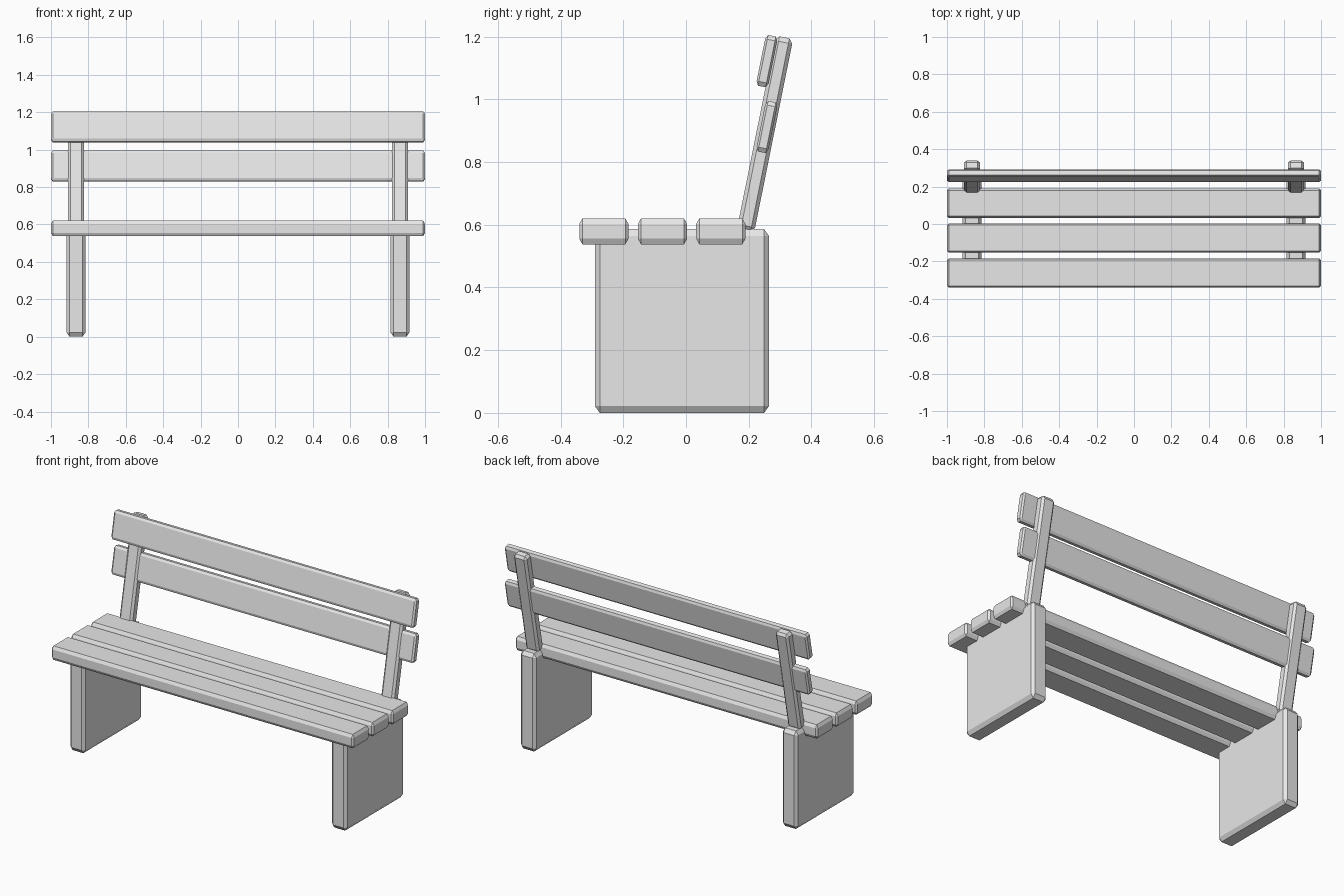
import bpy
import bmesh
from math import radians
from mathutils import Matrix, Vector

cube = bpy.data.objects.get("Cube")
if cube:
    bpy.data.objects.remove(cube, do_unlink=True)

grey = bpy.data.materials.new("light grey")
grey.use_nodes = True
colour = (0.8, 0.8, 0.8, 1)
grey.diffuse_color = colour
grey.node_tree.nodes["Principled BSDF"].inputs["Base Color"].default_value = colour

TILT = radians(-11.4)


def plank(name, centre, size, chamfer, tilt=0.0):
    """Box whose edges are cut by a separate chamfer along each axis."""
    bm = bmesh.new()
    bmesh.ops.create_cube(bm, size=1)
    bmesh.ops.scale(bm, vec=[s / c for s, c in zip(size, chamfer)], verts=bm.verts)
    bmesh.ops.bevel(bm, geom=bm.edges[:], offset=1, segments=1,
                    affect='EDGES', profile=0.5)
    bmesh.ops.scale(bm, vec=chamfer, verts=bm.verts)
    bmesh.ops.transform(bm, verts=bm.verts, matrix=Matrix.Translation(
        Vector(centre)) @ Matrix.Rotation(tilt, 4, 'X'))
    mesh = bpy.data.meshes.new(name)
    bm.to_mesh(mesh)
    bm.free()
    mesh.materials.append(grey)
    obj = bpy.data.objects.new(name, mesh)
    bpy.context.collection.objects.link(obj)


# Slab legs and leaning back posts, one of each per side
for side, x in (("left", 0.866), ("right", -0.866)):
    plank(side + "_leg", (x, -0.013, 0.293), (0.1, 0.556, 0.586),
          (0.015, 0.016, 0.022))
    plank(side + "_back_post", (x, 0.252, 0.889), (0.086, 0.056, 0.63),
          (0.013, 0.012, 0.016), TILT)

# Three seat slats
for name, y in (("front", -0.262), ("middle", -0.075), ("rear", 0.111)):
    plank(name + "_seat_slat", (0, y, 0.579), (2, 0.157, 0.083),
          (0.01, 0.01, 0.018))

# Two leaning back slats
for name, y, z in (("upper", 0.258, 1.122), ("lower", 0.258, 0.912)):
    plank(name + "_back_slat", (0, y, z), (2, 0.039, 0.165),
          (0.01, 0.007, 0.014), TILT)
